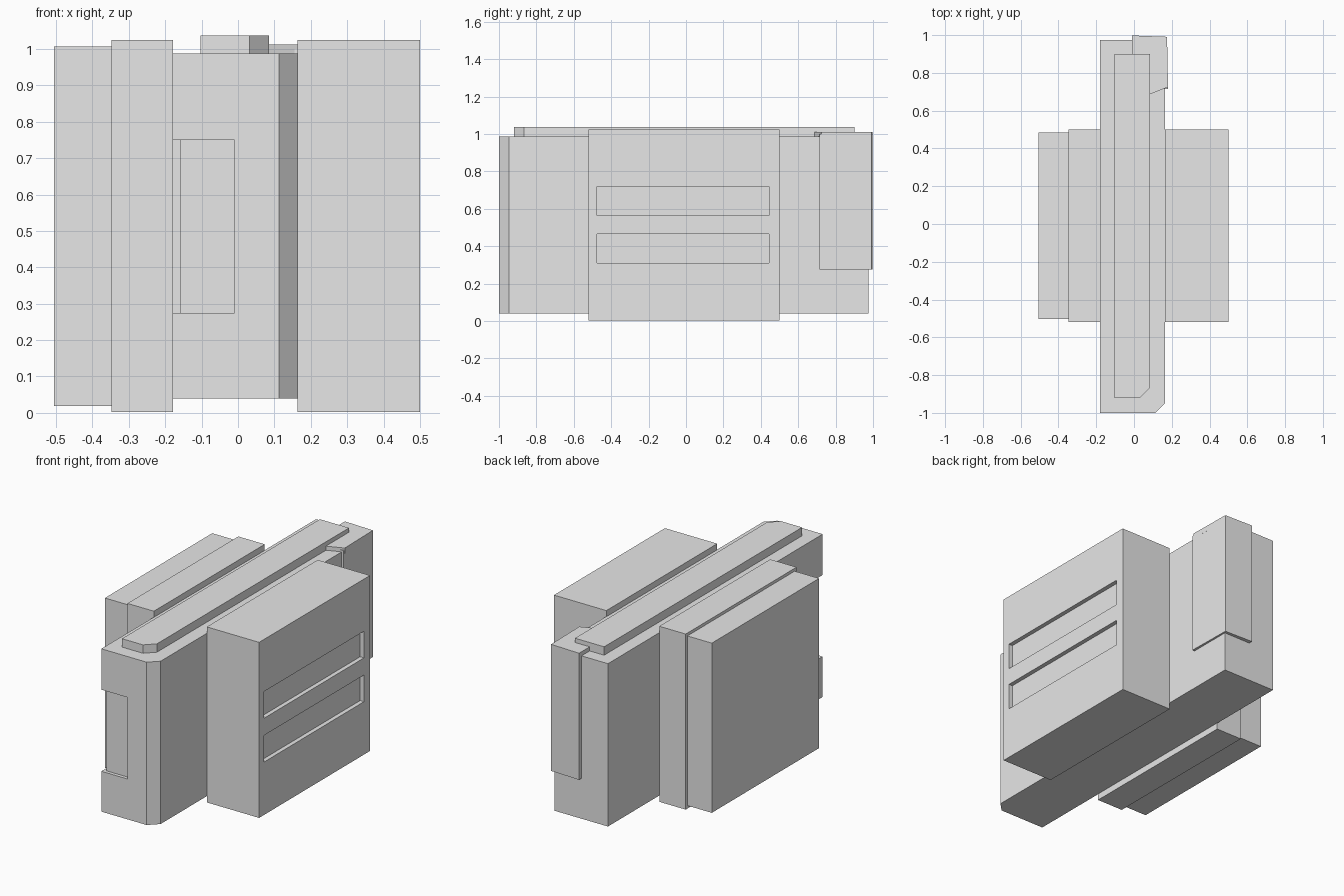
import bpy
import bmesh

cube = bpy.data.objects.get("Cube")
if cube:
    bpy.data.objects.remove(cube, do_unlink=True)

grey = bpy.data.materials.new("light_grey")
grey.use_nodes = True
colour = (0.8, 0.8, 0.8, 1)
grey.diffuse_color = colour
grey.node_tree.nodes["Principled BSDF"].inputs["Base Color"].default_value = colour


def prism(name, outline, z0, z1):
    """Extrude a plan outline from z0 up to z1."""
    bm = bmesh.new()
    base = bm.faces.new([bm.verts.new((x, y, z0)) for x, y in outline])
    top = bmesh.ops.extrude_face_region(bm, geom=[base])["geom"]
    verts = [v for v in top if isinstance(v, bmesh.types.BMVert)]
    bmesh.ops.translate(bm, verts=verts, vec=(0, 0, z1 - z0))
    bmesh.ops.recalc_face_normals(bm, faces=bm.faces)
    mesh = bpy.data.meshes.new(name)
    bm.to_mesh(mesh)
    bm.free()
    mesh.materials.append(grey)
    obj = bpy.data.objects.new(name, mesh)
    bpy.context.collection.objects.link(obj)
    return obj


def box(name, x0, x1, y0, y1, z0, z1):
    return prism(name, [(x0, y0), (x1, y0), (x1, y1), (x0, y1)], z0, z1)


def chamfered(name, x0, x1, y0, y1, z0, z1, cut):
    """Box with its front left vertical corner cut off."""
    outline = [(x0, y0), (x1 - cut, y0), (x1, y0 + cut), (x1, y1), (x0, y1)]
    return prism(name, outline, z0, z1)


def carve(target, cutter):
    """Subtract the cutter, then remove it."""
    cutter.hide_render = True
    mod = target.modifiers.new("carve", "BOOLEAN")
    mod.operation = "DIFFERENCE"
    mod.solver = "EXACT"
    mod.object = cutter
    bpy.context.view_layer.objects.active = target
    bpy.ops.object.modifier_apply(modifier=mod.name)
    bpy.data.objects.remove(cutter, do_unlink=True)


# Long central slab with a shallow recess wrapping its front right corner
body = chamfered("central_body", -0.18, 0.165, -1, 0.975, 0.04, 0.988, 0.053)
recess = [(-0.25, -1.05), (-0.01, -1.05), (-0.01, -0.98),
          (-0.16, -0.98), (-0.16, -0.7), (-0.25, -0.7)]
carve(body, prism("recess_cutter", recess, 0.275, 0.75))

# Raised strip along the top
chamfered("top_strip", -0.103, 0.085, -0.92, 0.9, 0.97, 1.037, 0.053)

# Left block with two shallow slots
block = box("left_block", 0.163, 0.5, -0.52, 0.5, 0.002, 1.024)
for z in (0.31, 0.565):
    carve(block, box("slot_cutter", 0.475, 0.6, -0.475, 0.445, z, z + 0.155))

# Right block and its slightly smaller outer plate
box("right_block", -0.348, -0.178, -0.52, 0.5, 0.002, 1.024)
box("right_outer_plate", -0.505, -0.34, -0.503, 0.484, 0.019, 1.007)

# Cover wrapping the back left corner, with a cap over the top edge
wrap = [(-0.01, 0.96), (-0.01, 0.998), (0.175, 0.991),
        (0.18, 0.715), (0.155, 0.715), (0.155, 0.96)]
prism("corner_cover", wrap, 0.275, 1.0)
cap = [(-0.01, 0.89), (-0.01, 0.998), (0.175, 0.991),
       (0.18, 0.725), (0.08, 0.685), (0.08, 0.89)]
prism("corner_cover_cap", cap, 0.98, 1.012)
